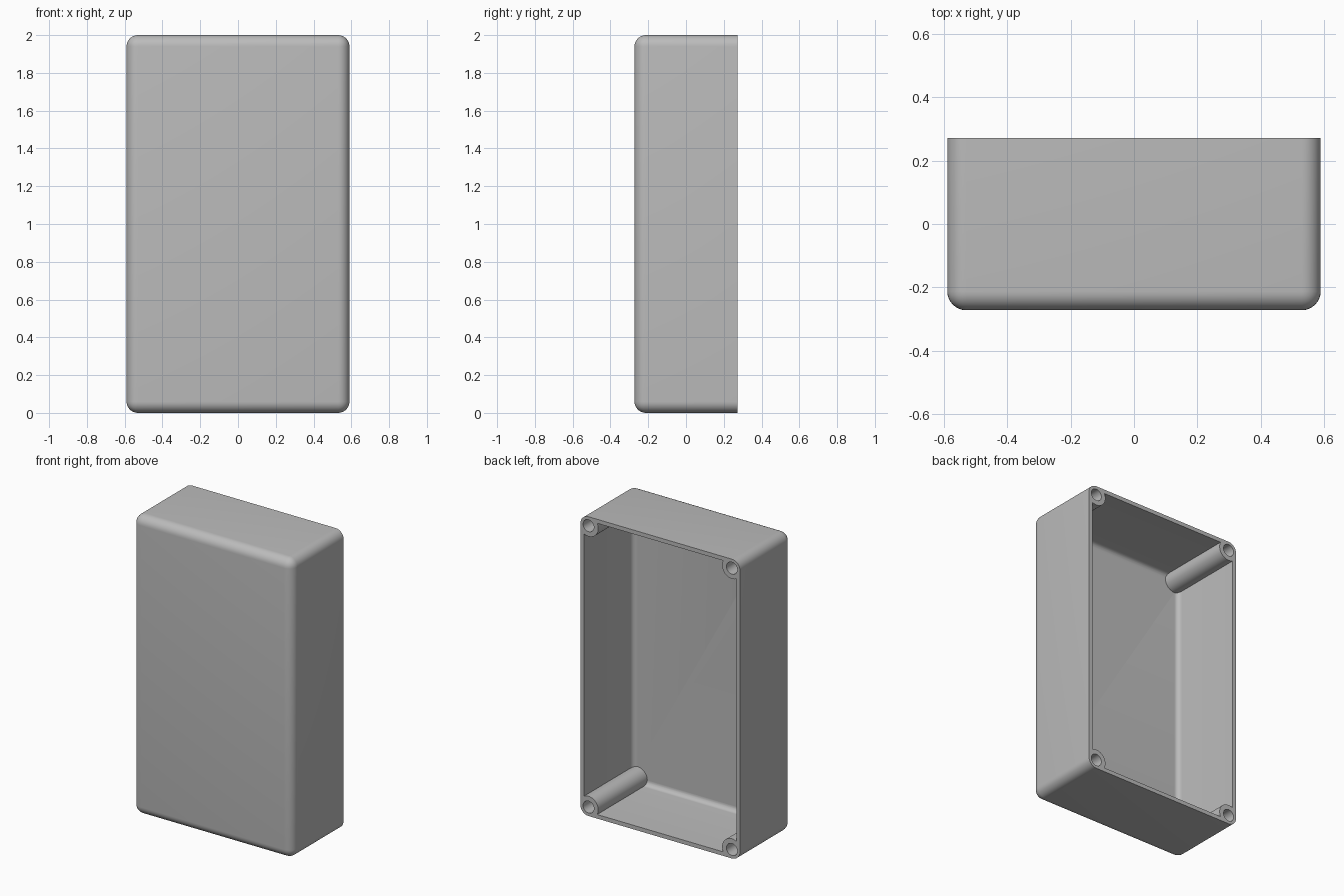
import bpy, bmesh, math
from mathutils import Matrix, Vector

if "Cube" in bpy.data.objects:
    bpy.data.objects.remove(bpy.data.objects["Cube"])

WIDTH, DEPTH, HEIGHT = 1.18, 0.545, 2.0
WALL, ROUND = 0.027, 0.06
POST_INSET, POST_RADIUS, HOLE_RADIUS = 0.06, 0.072, 0.04
BACK = DEPTH / 2


def add_object(name, bm):
    bmesh.ops.recalc_face_normals(bm, faces=bm.faces)
    mesh = bpy.data.meshes.new(name)
    bm.to_mesh(mesh)
    bm.free()
    obj = bpy.data.objects.new(name, mesh)
    bpy.context.collection.objects.link(obj)
    return obj


def rounded_block(name, inset, back, radius):
    """Block with every edge rounded except those around its back face."""
    low = Vector((-WIDTH / 2 + inset, -BACK + inset, inset))
    high = Vector((WIDTH / 2 - inset, back, HEIGHT - inset))
    bm = bmesh.new()
    bmesh.ops.create_cube(bm, size=1)
    bmesh.ops.scale(bm, vec=high - low, verts=bm.verts)
    bmesh.ops.translate(bm, vec=(low + high) / 2, verts=bm.verts)
    edges = [e for e in bm.edges if any(v.co.y < back - 0.01 for v in e.verts)]
    bmesh.ops.bevel(bm, geom=edges, offset=radius, segments=8, profile=0.5,
                    affect='EDGES')
    return add_object(name, bm)


def corner_cylinders(name, radius, front, back):
    """Four cylinders along y, one near each corner."""
    bm = bmesh.new()
    for x in (-WIDTH / 2 + POST_INSET, WIDTH / 2 - POST_INSET):
        for z in (POST_INSET, HEIGHT - POST_INSET):
            place = (Matrix.Translation((x, (front + back) / 2, z))
                     @ Matrix.Rotation(math.pi / 2, 4, 'X'))
            bmesh.ops.create_cone(bm, cap_ends=True, segments=40, radius1=radius,
                                  radius2=radius, depth=back - front, matrix=place)
    return add_object(name, bm)


def subtract(target, cutter):
    mod = target.modifiers.new("cut", 'BOOLEAN')
    mod.operation = 'DIFFERENCE'
    mod.solver = 'EXACT'
    mod.object = cutter
    with bpy.context.temp_override(object=target, active_object=target):
        bpy.ops.object.modifier_apply(modifier=mod.name)
    bpy.data.objects.remove(cutter)


# Shell, cavity that leaves the screw posts standing, and screw holes
shell = rounded_block("enclosure_shell", 0, BACK, ROUND)
cavity = rounded_block("cavity_cutter", WALL, BACK + 0.1, ROUND - WALL)
subtract(cavity, corner_cylinders("screw_posts", POST_RADIUS, -BACK - 0.1, BACK + 0.2))
subtract(shell, cavity)
subtract(shell, corner_cylinders("screw_holes", HOLE_RADIUS, -0.2, BACK + 0.1))

# Plain grey plastic
grey = bpy.data.materials.new("grey_plastic")
grey.use_nodes = True
colour = (0.5, 0.5, 0.5, 1)
grey.diffuse_color = colour
grey.node_tree.nodes["Principled BSDF"].inputs["Base Color"].default_value = colour
shell.data.materials.clear()
shell.data.materials.append(grey)
for poly in shell.data.polygons:
    poly.material_index = 0

# Smooth rounded edges, crisp rim
bpy.ops.object.select_all(action='DESELECT')
shell.select_set(True)
bpy.context.view_layer.objects.active = shell
bpy.ops.object.shade_smooth_by_angle(angle=math.radians(30))
